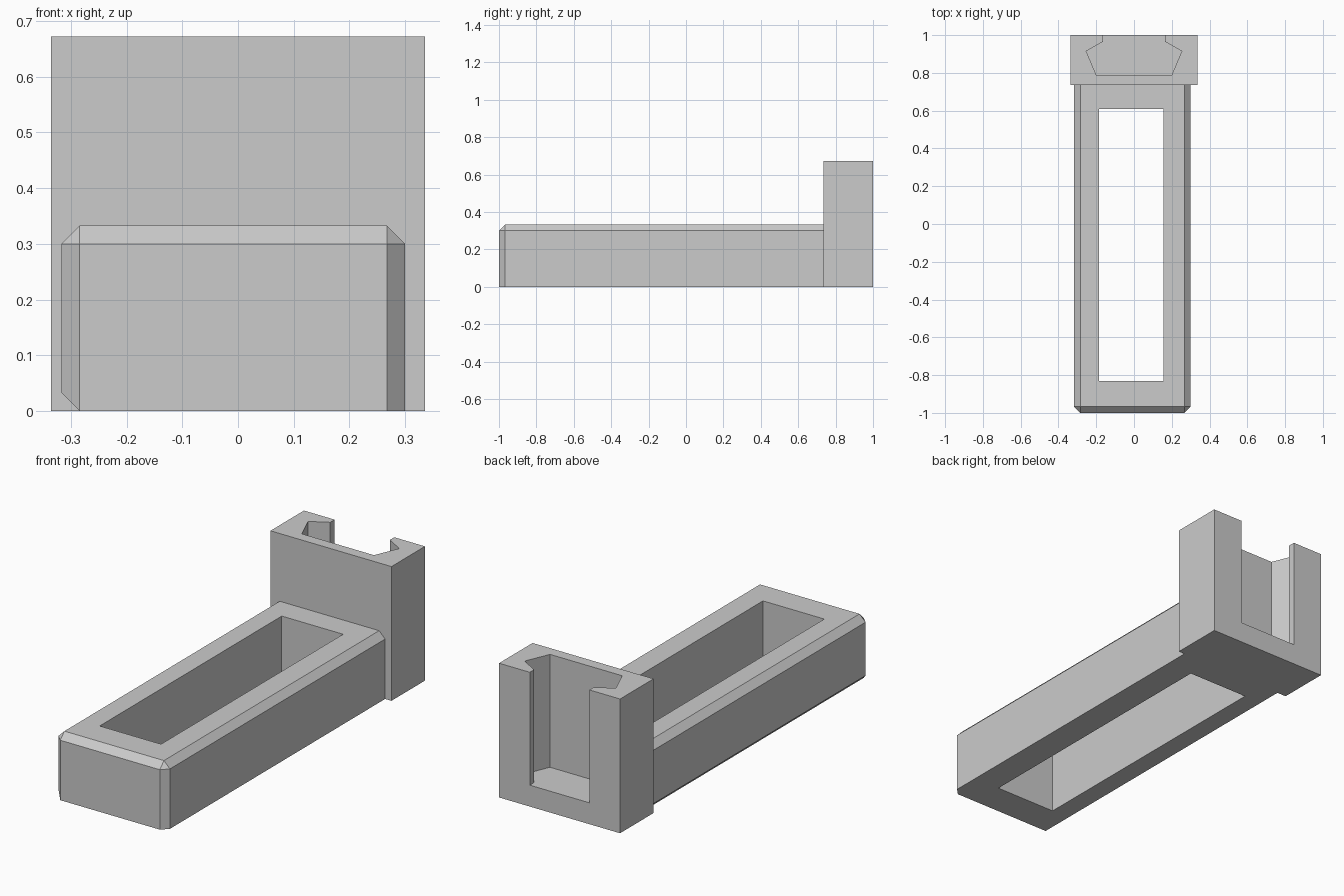
import bpy, bmesh

cube = bpy.data.objects.get("Cube")
if cube:
    bpy.data.objects.remove(cube, do_unlink=True)

grey = bpy.data.materials.new("plain grey")
grey.use_nodes = True
colour = (0.6, 0.6, 0.6, 1)
grey.diffuse_color = colour
grey.node_tree.nodes["Principled BSDF"].inputs["Base Color"].default_value = colour


def prism(name, outline, z0, z1, chamfer=0, pick=None):
    """Extrude an outline from z0 to z1, chamfering the edges that pick accepts."""
    bm = bmesh.new()
    base = bm.faces.new([bm.verts.new((x, y, z0)) for x, y in outline])
    top = bmesh.ops.extrude_face_region(bm, geom=[base])["geom"]
    for v in top:
        if isinstance(v, bmesh.types.BMVert):
            v.co.z = z1
    bmesh.ops.recalc_face_normals(bm, faces=bm.faces[:])
    if pick:
        edges = [e for e in bm.edges if pick((e.verts[0].co + e.verts[1].co) / 2)]
        bmesh.ops.bevel(bm, geom=edges, offset=chamfer, segments=1,
                        profile=0.5, affect='EDGES')
    mesh = bpy.data.meshes.new(name)
    bm.to_mesh(mesh)
    bm.free()
    mesh.materials.append(grey)
    obj = bpy.data.objects.new(name, mesh)
    bpy.context.collection.objects.link(obj)
    return obj


def rect(x0, x1, y0, y1):
    return [(x0, y0), (x1, y0), (x1, y1), (x0, y1)]


def cut(obj, cutter):
    """Subtract the cutter for good, then remove it."""
    cutter.hide_render = True
    mod = obj.modifiers.new("cut", 'BOOLEAN')
    mod.operation = 'DIFFERENCE'
    mod.solver = 'EXACT'
    mod.object = cutter
    bpy.context.view_layer.update()
    graph = bpy.context.evaluated_depsgraph_get()
    result = bpy.data.meshes.new_from_object(obj.evaluated_get(graph))
    obj.modifiers.clear()
    obj.data = result
    bpy.data.objects.remove(cutter, do_unlink=True)


# Arm: chamfered along the top, the front uprights and the lower right edge
LEFT, RIGHT, FRONT, JOIN, TOP = 0.3, -0.317, -1.0, 0.735, 0.333


def chamfered(m):
    side = m.x > LEFT - 0.01 or m.x < RIGHT + 0.01
    front = m.y < FRONT + 0.01
    top = m.z > TOP - 0.01
    lower_right = m.x < RIGHT + 0.01 and m.z < 0.01
    behind = m.y > JOIN - 0.01
    return not behind and ((top and (side or front)) or (side and front) or lower_right)


arm = prism("arm", rect(RIGHT, LEFT, FRONT, JOIN), 0, TOP, 0.033, chamfered)
cut(arm, prism("arm_slot", rect(-0.185, 0.155, -0.83, 0.61), -0.1, 0.5))

# Upright bracket with a dovetail channel open at the back and top
bracket = prism("bracket", rect(-0.335, 0.335, JOIN, 1.0), 0, 0.672)
half = [(0.165, 1.1), (0.165, 0.965), (0.253, 0.915), (0.2, 0.79)]
channel = half + [(-x, y) for x, y in reversed(half)]
cut(bracket, prism("channel", channel, 0.107, 0.8))
